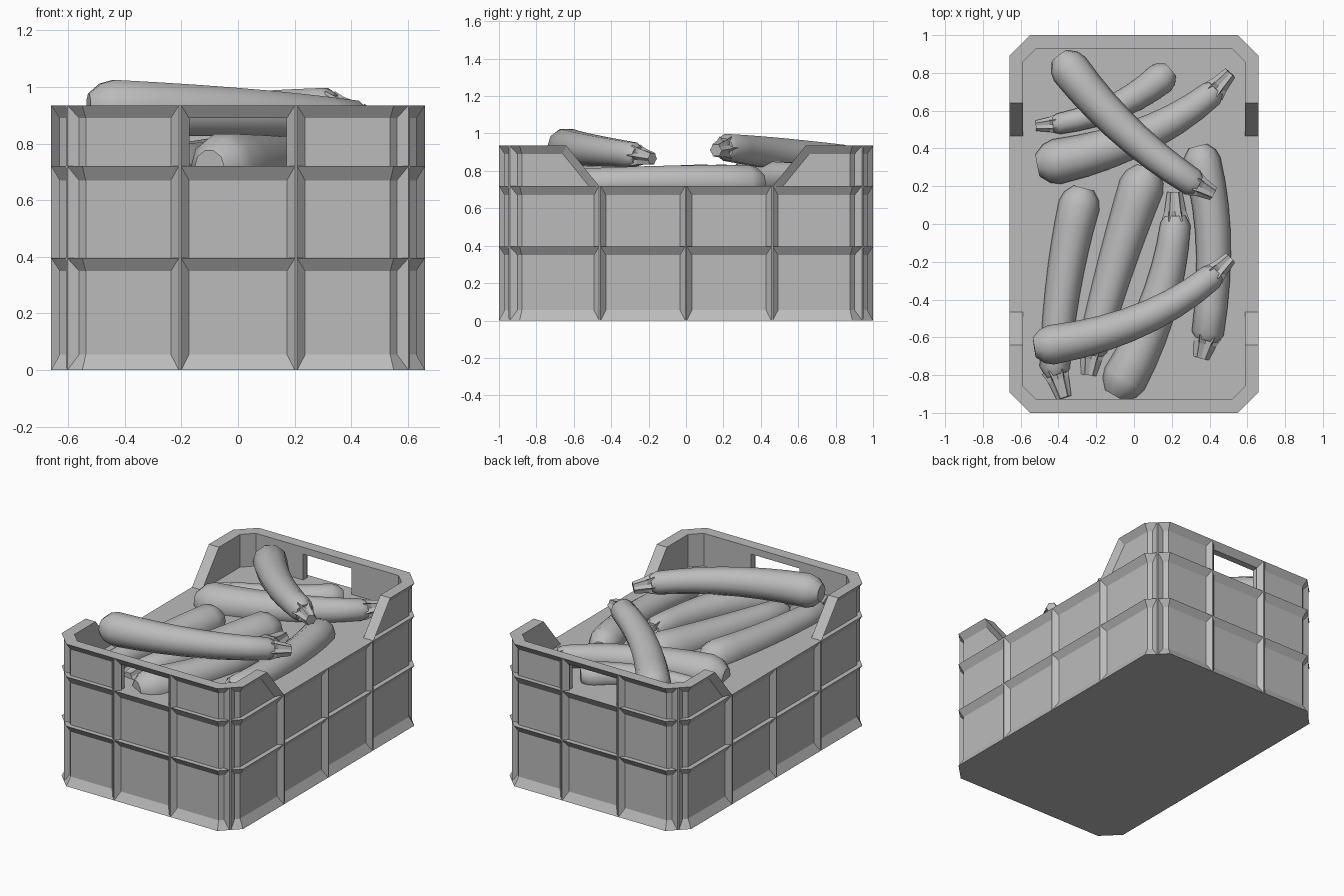
import bpy, bmesh, math
from mathutils import Vector

cube = bpy.data.objects.get("Cube")
if cube:
    bpy.data.objects.remove(cube)

grey = bpy.data.materials.new("plain grey")
grey.use_nodes = True
grey.diffuse_color = (0.5, 0.5, 0.5, 1)
grey.node_tree.nodes["Principled BSDF"].inputs["Base Color"].default_value = (0.5, 0.5, 0.5, 1)

HX, HY, CUT = 0.66, 1.0, 0.11       # crate half sizes and corner cut
IN = 0.03                           # depth of the panels
RIM, TOP = 0.72, 0.935              # side height, end height


def finish(bm, name):
    bmesh.ops.recalc_face_normals(bm, faces=bm.faces)
    me = bpy.data.meshes.new(name)
    bm.to_mesh(me)
    bm.free()
    me.materials.append(grey)
    ob = bpy.data.objects.new(name, me)
    bpy.context.collection.objects.link(ob)
    return ob


def hull(name, points):
    bm = bmesh.new()
    for p in points:
        bm.verts.new(p)
    bmesh.ops.convex_hull(bm, input=bm.verts)
    bmesh.ops.dissolve_limit(bm, angle_limit=0.01, verts=bm.verts, edges=bm.edges)
    return finish(bm, name)


def outline(inset, z):
    """Rectangle with cut corners, inset evenly from the outer size."""
    x, y = HX - inset, HY - inset
    c = CUT - inset * (2 - math.sqrt(2))
    quarter = [(x, y - c), (x - c, y)]
    pts = []
    for sx, sy in ((1, 1), (-1, 1), (-1, -1), (1, -1)):
        part = quarter if sx * sy > 0 else quarter[::-1]
        pts += [Vector((sx * a, sy * b, z)) for a, b in part]
    return pts


def bridge(bm, loops, closed):
    rings = [[bm.verts.new(p) for p in loop] for loop in loops]
    pairs = list(zip(rings, rings[1:] + rings[:1])) if closed else list(zip(rings, rings[1:]))
    for a, b in pairs:
        n = len(a)
        for i in range(n):
            bm.faces.new((a[i], a[(i + 1) % n], b[(i + 1) % n], b[i]))
    if not closed:
        bm.faces.new(rings[0])
        bm.faces.new(rings[-1])


# Crate body: stepped bands with slanted undersides, closed at the rim
bm = bmesh.new()
body_profile = [(0, 0), (IN, 0.055), (IN, 0.35), (0, 0.395), (IN, 0.396), (IN, 0.67), (0, RIM)]
bridge(bm, [outline(i, z) for i, z in body_profile], False)
finish(bm, "crate_body")

# Raised end walls: one ring, cut away along the sides and at the handles
WALL = 0.073
bm = bmesh.new()
ring = [(IN, 0.70), (IN, 0.89), (0, TOP), (WALL, TOP), (WALL, 0.70)]
bridge(bm, [outline(i, z) for i, z in ring], True)
walls = finish(bm, "crate_end_walls")
Y_HIGH, Y_LOW = 0.64, 0.465         # slope of the side cutaway
run = (Y_HIGH - Y_LOW) / (TOP - RIM)
side_cut = hull("side_cutter", [(x, s * (Y_LOW + run * (z - RIM)), z)
                                for x in (-1, 1) for s in (-1, 1) for z in (0.6, 1.1)])
hole_cut = hull("handle_cutter", [(x, y, z) for x in (-0.175, 0.175)
                                  for y in (-1.2, 1.2) for z in (0.65, 0.89)])
for cutter in (side_cut, hole_cut):
    cutter.hide_render = True
    cutter.hide_viewport = True
    mod = walls.modifiers.new(cutter.name, "BOOLEAN")
    mod.operation = "DIFFERENCE"
    mod.solver = "EXACT"
    mod.object = cutter

# Slanted flanges along the side cutaways
for sx in (-1, 1):
    for sy in (-1, 1):
        pts = []
        for y, z in ((Y_HIGH, TOP), (Y_LOW, RIM)):
            pts += [(sx * HX, sy * y, z), (sx * (HX - IN - 0.01), sy * y, z),
                    (sx * (HX - IN), sy * (y + 0.055), z)]
        hull("slope_flange", pts)


# Upright ribs with a triangular section
def rib(x, y, out, top):
    o = Vector((out[0], out[1], 0)).normalized()
    side = Vector((-o.y, o.x, 0))
    tip = Vector((x, y, 0))
    base = tip - o * (IN + 0.002)
    section = [tip - side * 0.004, tip + side * 0.004, base + side * 0.034, base - side * 0.034]
    hull("rib", [p + Vector((0, 0, z)) for z in (0, top) for p in section])


for s in (-1, 1):
    for x in (-0.205, 0.205):
        rib(x, s * HY, (0, s), TOP)
    for y in (-0.46, 0, 0.46):
        rib(s * HX, y, (s, 0), RIM)
    for t in (-1, 1):
        rib(s * (HX - CUT / 2), t * (HY - CUT / 2), (s, t), TOP)


# Vegetables: bent tapered bodies with a ridged stalk
def frame(direction):
    d = direction.normalized()
    u = d.cross(Vector((0, 0, 1))).normalized()
    return u, u.cross(d)


def section(centre, direction, radii):
    u, v = frame(direction)
    n = len(radii)
    return [centre + (u * math.cos(math.tau * i / n) + v * math.sin(math.tau * i / n)) * r
            for i, r in enumerate(radii)]


def courgette(fat, mid, thin, tip, r_fat, r_thin):
    fat, mid, thin, tip = map(Vector, (fat, mid, thin, tip))
    ctrl = mid * 2 - (fat + thin) / 2

    def at(t):
        return fat * (1 - t) ** 2 + ctrl * 2 * t * (1 - t) + thin * t * t

    start = (ctrl - fat).normalized()
    loops = [section(fat - start * r_fat * 0.85, start, [r_fat * 0.5] * 10),
             section(fat - start * r_fat * 0.45, start, [r_fat * 0.86] * 10)]
    for k in range(8):
        t = k / 7
        tangent = (ctrl - fat) * (1 - t) + (thin - ctrl) * t
        loops.append(section(at(t), tangent, [r_fat + (r_thin - r_fat) * t] * 10))
    end = tip - thin
    loops.append(section(thin + end * 0.25, end, [r_thin * 0.72] * 10))
    bm = bmesh.new()
    bridge(bm, loops, False)
    body = finish(bm, "courgette")
    bpy.ops.object.select_all(action="DESELECT")
    body.select_set(True)
    bpy.context.view_layer.objects.active = body
    bpy.ops.object.shade_smooth_by_angle(angle=math.radians(40))

    bm = bmesh.new()
    bridge(bm, [section(thin + end * t, end, [r_thin * a, r_thin * b] * 6)
                for t, a, b in ((0.08, 0.95, 0.5), (0.4, 0.72, 0.5), (1, 0.5, 0.4))], False)
    finish(bm, "courgette_stalk")


# Two on top of the pile
courgette((-0.44, -0.64, 0.925), (0.03, -0.51, 0.91), (0.41, -0.28, 0.885), (0.51, -0.18, 0.865), 0.105, 0.07)
courgette((-0.34, 0.82, 0.84), (-0.04, 0.49, 0.89), (0.31, 0.22, 0.925), (0.42, 0.16, 0.91), 0.105, 0.075)
# The rest half sunk in the crate
courgette((-0.41, 0.33, 0.74), (0.05, 0.47, 0.76), (0.41, 0.69, 0.77), (0.51, 0.80, 0.78), 0.12, 0.07)
courgette((0.14, 0.77, 0.75), (-0.1, 0.62, 0.75), (-0.4, 0.53, 0.74), (-0.52, 0.52, 0.74), 0.085, 0.055)
courgette((-0.29, 0.10, 0.73), (-0.37, -0.3, 0.73), (-0.42, -0.76, 0.73), (-0.37, -0.92, 0.74), 0.11, 0.08)
courgette((0.04, 0.20, 0.72), (-0.09, -0.2, 0.72), (-0.22, -0.66, 0.72), (-0.24, -0.80, 0.72), 0.12, 0.08)
courgette((-0.05, -0.82, 0.72), (0.13, -0.42, 0.73), (0.22, 0.0, 0.74), (0.215, 0.17, 0.74), 0.12, 0.08)
courgette((0.36, 0.33, 0.735), (0.42, -0.1, 0.74), (0.39, -0.58, 0.73), (0.355, -0.71, 0.72), 0.1, 0.085)
